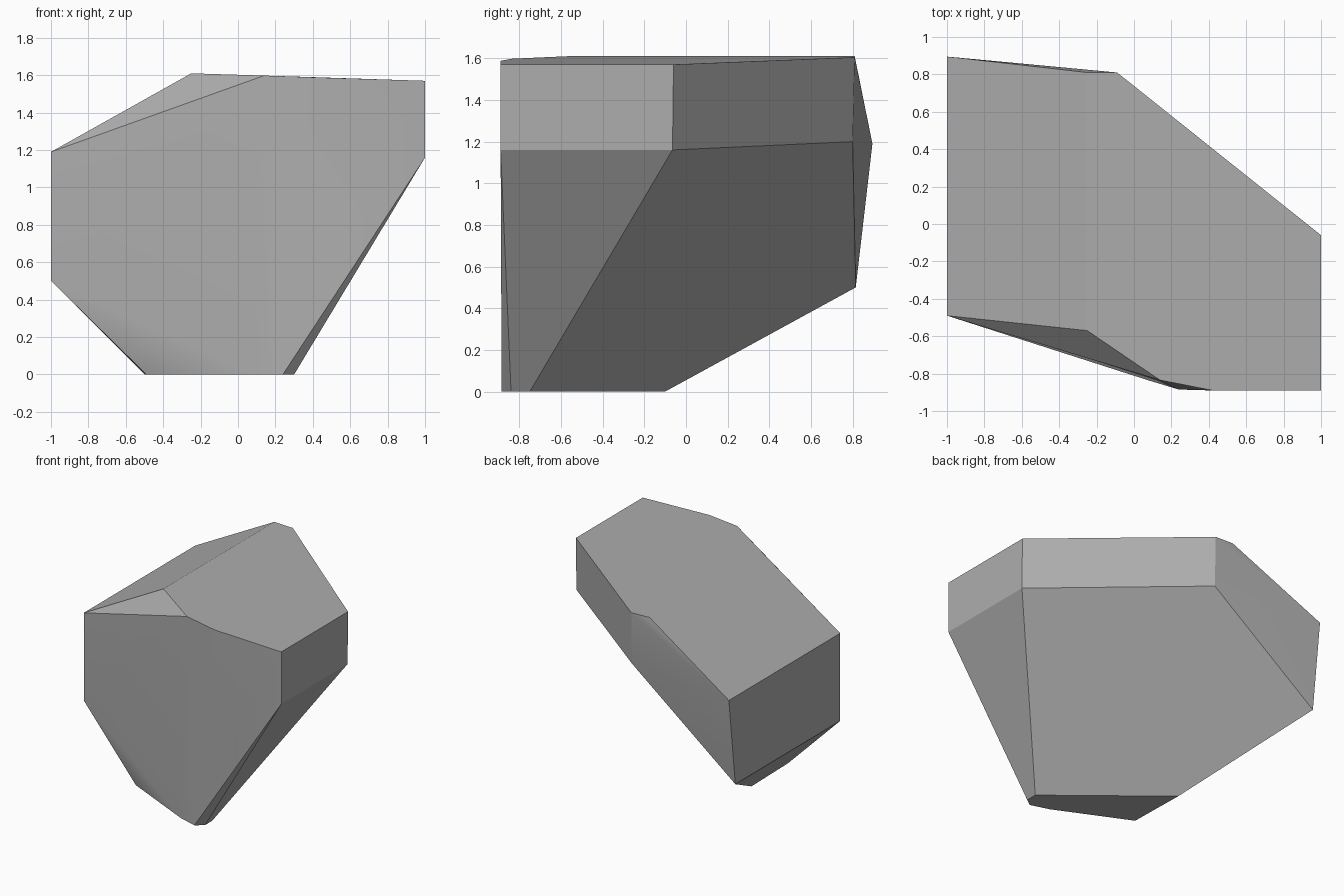
import bpy
import bmesh
import math

# Remove the default cube
cube = bpy.data.objects.get("Cube")
if cube:
    bpy.data.objects.remove(cube, do_unlink=True)

# Stone colour
stone = bpy.data.materials.new("stone_grey")
stone.use_nodes = True
grey = (0.42, 0.42, 0.42, 1)
stone.diffuse_color = grey
bsdf = stone.node_tree.nodes["Principled BSDF"]
bsdf.inputs["Base Color"].default_value = grey
bsdf.inputs["Roughness"].default_value = 0.9

# Corners of the chipped boulder, grouped by facet
crown = [(-.25, .81, 1.61), (-.09, .81, 1.605), (1, -.06, 1.57), (1, -.89, 1.57),
         (.42, -.89, 1.588), (.14, -.835, 1.598), (-.25, -.57, 1.61)]
waist = [(1, -.89, 1.16), (1, -.065, 1.16), (-.09, .80, 1.2)]
right_side = [(-1, .895, 1.19), (-1, .815, .5), (-1, -.49, .5), (-1, -.49, 1.19)]
base = [(-.5, -.1, 0), (-.49, -.57, 0), (.09, -.84, 0), (.24, -.885, 0),
        (.3, -.84, 0), (.3, -.75, 0)]

# Wrap the corners in a convex shell and merge nearly flat triangles
bm = bmesh.new()
for corner in crown + waist + right_side + base:
    bm.verts.new(corner)
bmesh.ops.convex_hull(bm, input=bm.verts[:])
bmesh.ops.dissolve_limit(bm, angle_limit=math.radians(3),
                         verts=bm.verts[:], edges=bm.edges[:])
bmesh.ops.recalc_face_normals(bm, faces=bm.faces[:])
mesh = bpy.data.meshes.new("boulder")
bm.to_mesh(mesh)
bm.free()
mesh.materials.append(stone)

boulder = bpy.data.objects.new("boulder", mesh)
bpy.context.collection.objects.link(boulder)

# Soft shading across shallow bends, crisp main edges
bpy.ops.object.select_all(action="DESELECT")
boulder.select_set(True)
bpy.context.view_layer.objects.active = boulder
bpy.ops.object.shade_smooth_by_angle(angle=math.radians(28))
weighted = boulder.modifiers.new("even_shading", "WEIGHTED_NORMAL")
weighted.keep_sharp = True
